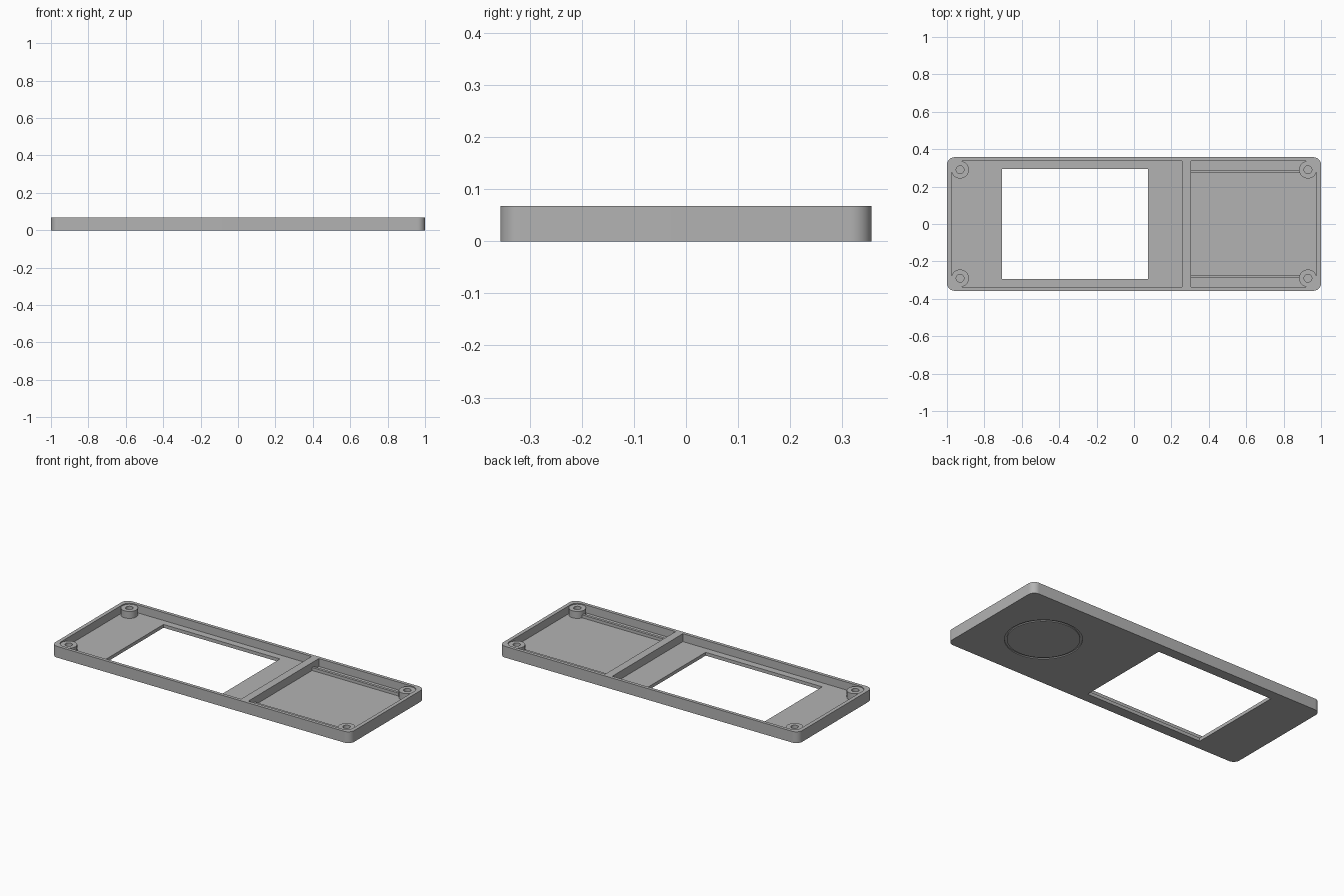
import bpy, bmesh, math

cube = bpy.data.objects.get("Cube")
if cube:
    bpy.data.objects.remove(cube, do_unlink=True)

# Main dimensions
HALF_X, HALF_Y, HEIGHT = 1.0, 0.357, 0.068
FLOOR = 0.02
IN_X, IN_Y = 0.977, 0.337
BOSS_X, BOSS_Y, BOSS_R = 0.93, 0.29, 0.047

grey = bpy.data.materials.new("plain grey")
grey.use_nodes = True
colour = (0.45, 0.45, 0.45, 1)
grey.diffuse_color = colour
grey.node_tree.nodes["Principled BSDF"].inputs["Base Color"].default_value = colour


def rect(x0, x1, y0, y1, left_r=0, right_r=0, steps=10):
    """Outline of a rectangle with separate corner radii for each end."""
    pts = []
    corners = ((x1, y1, right_r), (x0, y1, left_r), (x0, y0, left_r), (x1, y0, right_r))
    for i, (x, y, r) in enumerate(corners):
        sx, sy = (1 if x == x1 else -1), (1 if y == y1 else -1)
        for k in range(steps + 1 if r else 1):
            a = (i + k / steps) * math.pi / 2
            if r:
                pts.append((x - sx * r + r * math.cos(a), y - sy * r + r * math.sin(a)))
            else:
                pts.append((x, y))
    return pts


def circle(x, y, r, n=40):
    return [(x + r * math.cos(2 * math.pi * i / n), y + r * math.sin(2 * math.pi * i / n))
            for i in range(n)]


def prism(name, outline, z0, z1):
    """Extrude an outline between two heights."""
    bm = bmesh.new()
    base = bm.faces.new([bm.verts.new((x, y, z0)) for x, y in outline])
    top = bmesh.ops.extrude_face_region(bm, geom=[base])["geom"]
    bmesh.ops.translate(bm, vec=(0, 0, z1 - z0),
                        verts=[v for v in top if isinstance(v, bmesh.types.BMVert)])
    bmesh.ops.recalc_face_normals(bm, faces=bm.faces)
    mesh = bpy.data.meshes.new(name)
    bm.to_mesh(mesh)
    bm.free()
    mesh.materials.append(grey)
    obj = bpy.data.objects.new(name, mesh)
    bpy.context.collection.objects.link(obj)
    return obj


def cut(target, cutter, operation="DIFFERENCE"):
    """Apply a boolean and discard the helper."""
    bpy.context.view_layer.objects.active = target
    mod = target.modifiers.new("cut", "BOOLEAN")
    mod.operation, mod.solver, mod.object = operation, "EXACT", cutter
    bpy.ops.object.modifier_apply(modifier=mod.name)
    bpy.data.objects.remove(cutter, do_unlink=True)


def smooth(obj):
    bpy.ops.object.select_all(action="DESELECT")
    obj.select_set(True)
    bpy.context.view_layer.objects.active = obj
    bpy.ops.object.shade_smooth_by_angle(angle=math.radians(30))


# Tray with two pockets and a window
tray = prism("tray", rect(-HALF_X, HALF_X, -HALF_Y, HALF_Y, 0.04, 0.04), 0, HEIGHT)
cut(tray, prism("large_pocket", rect(-IN_X, 0.257, -IN_Y, IN_Y, BOSS_R, 0), FLOOR, 0.1))
cut(tray, prism("small_pocket", rect(0.305, IN_X, -IN_Y, IN_Y, 0, BOSS_R), FLOOR, 0.1))
cut(tray, prism("window", rect(-0.705, 0.075, -0.295, 0.295), -0.1, 0.1))

# Round groove on the underside
groove = prism("groove", circle(0.63, 0, 0.208, 64), -0.01, 0.006)
cut(groove, prism("groove_core", circle(0.63, 0, 0.195, 64), -0.02, 0.02))
cut(tray, groove)
smooth(tray)

# Screw bosses in the corners and low ribs in the small pocket
for side, sy in (("front", -1), ("back", 1)):
    for end, sx in (("right", -1), ("left", 1)):
        x, y = sx * BOSS_X, sy * BOSS_Y
        boss = prism(f"boss_{side}_{end}", circle(x, y, BOSS_R), FLOOR - 0.005, 0.062)
        cut(boss, prism("screw_hole", circle(x, y, 0.021, 24), FLOOR, 0.1))
        smooth(boss)
    y0, y1 = sorted((sy * 0.273, sy * 0.289))
    prism(f"rib_{side}", rect(0.3, BOSS_X - 0.035, y0, y1), FLOOR - 0.005, 0.038)
